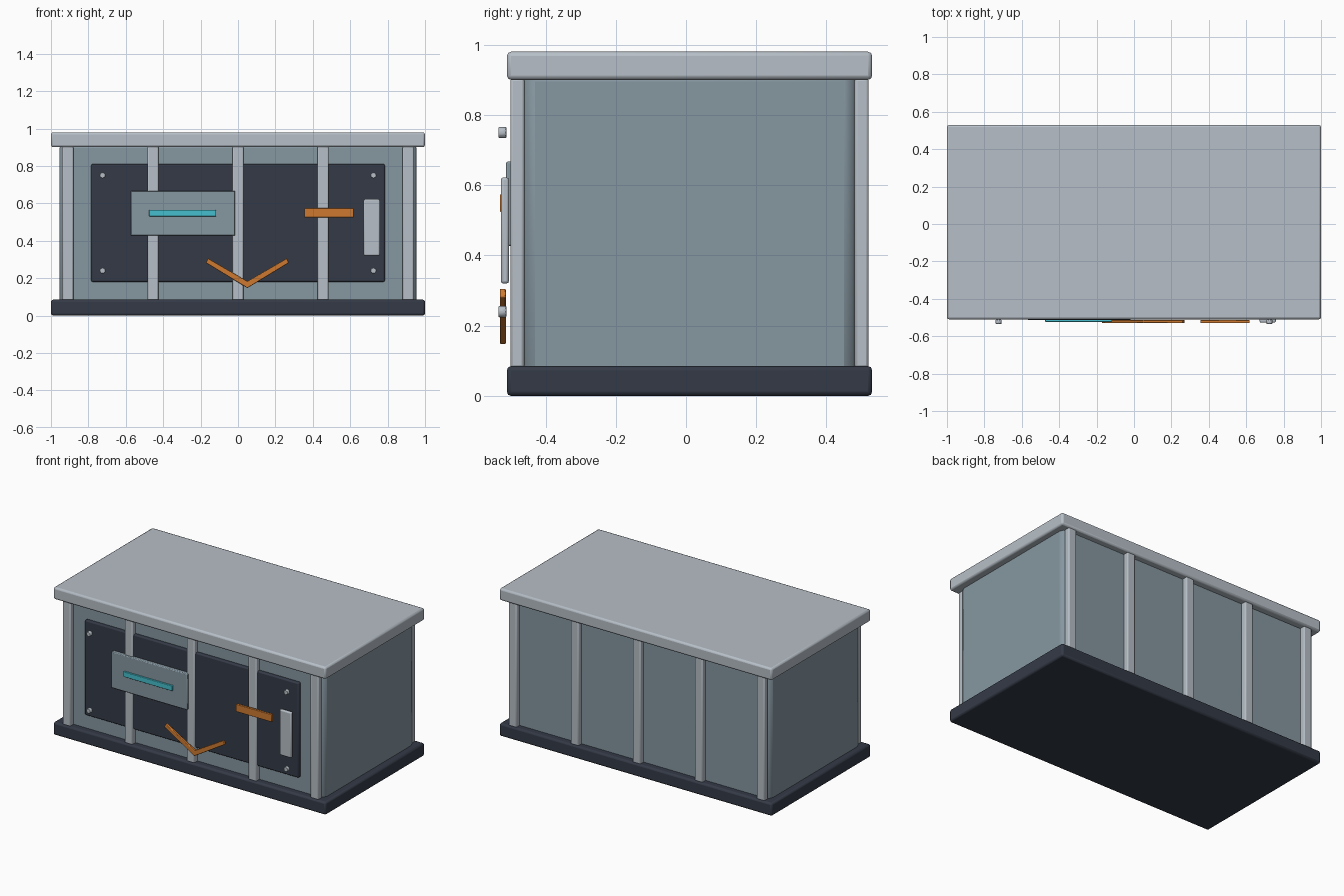
import bpy, bmesh, math

if "Cube" in bpy.data.objects:
    bpy.data.objects.remove(bpy.data.objects["Cube"])


def material(name, rgb):
    m = bpy.data.materials.new(name)
    m.diffuse_color = (*rgb, 1)
    m.use_nodes = True
    m.node_tree.nodes["Principled BSDF"].inputs["Base Color"].default_value = m.diffuse_color
    return m


LIGHT = material("light_grey", (0.47, 0.52, 0.57))
STEEL = material("blue_grey", (0.24, 0.31, 0.355))
DARK = material("dark_slate", (0.034, 0.042, 0.062))
CYAN = material("cyan", (0.06, 0.52, 0.61))
ORANGE = material("orange", (0.61, 0.19, 0.03))


def finish(name, bm, mat, bevel=0.0, segments=2):
    bmesh.ops.recalc_face_normals(bm, faces=bm.faces)
    me = bpy.data.meshes.new(name)
    bm.to_mesh(me)
    bm.free()
    me.materials.append(mat)
    ob = bpy.data.objects.new(name, me)
    bpy.context.collection.objects.link(ob)
    if bevel:
        mod = ob.modifiers.new("bevel", 'BEVEL')
        mod.width = bevel
        mod.segments = segments
        mod.limit_method = 'ANGLE'
    return ob


def box(name, xs, ys, zs, mat, bevel=0.0, segments=2):
    bm = bmesh.new()
    bmesh.ops.create_cube(bm, size=1)
    for v in bm.verts:
        v.co = [lo + (c + 0.5) * (hi - lo) for c, (lo, hi) in zip(v.co, (xs, ys, zs))]
    return finish(name, bm, mat, bevel, segments)


# Base, body and roof
box("base", (-1, 1), (-0.51, 0.53), (0, 0.085), DARK, 0.012)
box("body", (-0.955, 0.955), (-0.465, 0.485), (0.05, 0.93), STEEL, 0.035)
box("roof", (-1, 1), (-0.51, 0.53), (0.9, 0.98), LIGHT, 0.012)

# Corner posts and ribs, front and back
for side, ys in (("front", (-0.5, -0.46)), ("back", (0.48, 0.52))):
    for i in range(5):
        x = (i - 2) * 0.455
        box(f"{side}_post_{i + 1}", (x - 0.03, x + 0.03), ys, (0.08, 0.905), LIGHT, 0.008)

# Front panel with its fittings
box("front_panel", (-0.785, 0.785), (-0.486, -0.455), (0.18, 0.81), DARK, 0.008)
box("display_plate", (-0.572, -0.015), (-0.512, -0.484), (0.427, 0.667), STEEL, 0.005)
box("light_strip", (-0.475, -0.117), (-0.523, -0.505), (0.53, 0.565), CYAN, 0.003)
box("handle", (0.672, 0.758), (-0.527, -0.504), (0.32, 0.622), LIGHT, 0.007)
box("orange_bar", (0.355, 0.618), (-0.53, -0.513), (0.524, 0.574), ORANGE, 0.003)

# Orange chevron extruded from its outline
outline = [(-0.172, 0.282), (0.05, 0.147), (0.272, 0.282),
           (0.26, 0.306), (0.05, 0.183), (-0.16, 0.306)]
bm = bmesh.new()
face = bm.faces.new([bm.verts.new((x, -0.53, z)) for x, z in outline])
ext = bmesh.ops.extrude_face_region(bm, geom=[face])
for v in ext["geom"]:
    if isinstance(v, bmesh.types.BMVert):
        v.co.y += 0.017
finish("orange_chevron", bm, ORANGE, 0.003)

# Corner bolts
for sx in (-1, 1):
    for z in (0.24, 0.75):
        bm = bmesh.new()
        bmesh.ops.create_cone(bm, cap_ends=True, segments=10, radius1=0.017,
                              radius2=0.017, depth=0.023)
        for v in bm.verts:
            a, b, c = v.co
            v.co = (a + sx * 0.724, c - 0.523, b + z)
        finish("bolt", bm, LIGHT, 0.003, 1)

# Smooth rounded edges while keeping flat faces crisp
for ob in bpy.context.scene.objects:
    ob.select_set(True)
    bpy.context.view_layer.objects.active = ob
bpy.ops.object.shade_smooth_by_angle(angle=math.radians(30))
